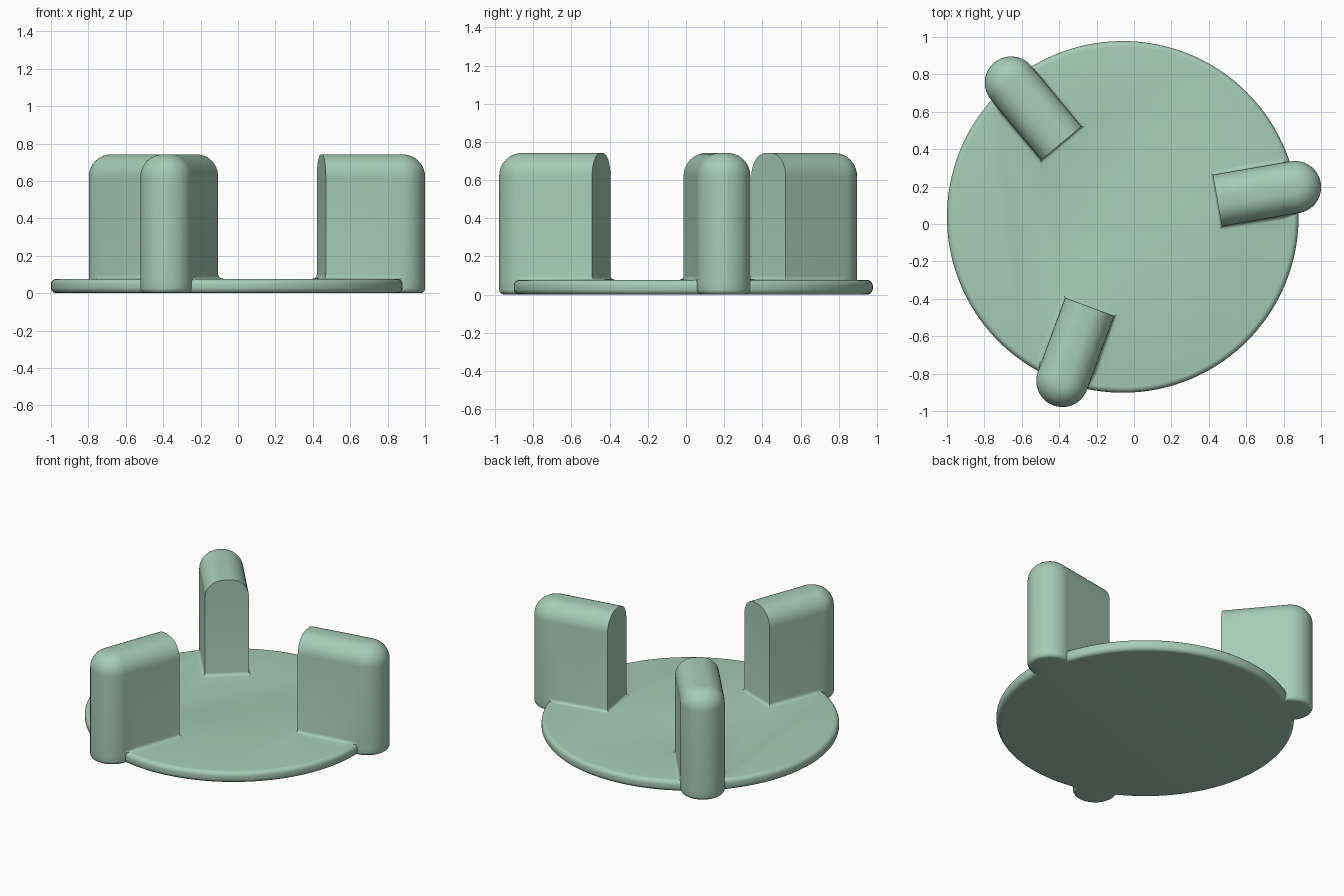
import bpy, bmesh
from math import sin, cos, pi, radians

if "Cube" in bpy.data.objects:
    bpy.data.objects.remove(bpy.data.objects["Cube"])

CX, CY = -0.06, 0.038      # disc centre
R, TOP = 0.94, 0.077       # disc radius and thickness
POST_R, CAP_X, INNER_X, HEIGHT = 0.14, 0.934, 0.513, 0.742

mat = bpy.data.materials.new("soft_green")
mat.diffuse_color = (0.38, 0.6, 0.48, 1)
mat.use_nodes = True
mat.node_tree.nodes["Principled BSDF"].inputs["Base Color"].default_value = mat.diffuse_color


def loft(name, rings):
    """Skin a stack of equal-length rings and cap both ends."""
    bm = bmesh.new()
    loops = [[bm.verts.new(p) for p in ring] for ring in rings]
    n = len(loops[0])
    for a, b in zip(loops, loops[1:]):
        for i in range(n):
            j = (i + 1) % n
            bm.faces.new((a[i], a[j], b[j], b[i]))
    bm.faces.new(loops[0][::-1])
    bm.faces.new(loops[-1])
    bmesh.ops.recalc_face_normals(bm, faces=bm.faces)
    mesh = bpy.data.meshes.new(name)
    bm.to_mesh(mesh)
    bm.free()
    mesh.materials.append(mat)
    ob = bpy.data.objects.new(name, mesh)
    bpy.context.collection.objects.link(ob)
    ob.location = (CX, CY, 0)
    return ob


def quarter(r, steps):
    """(inset, rise) pairs of a quarter round."""
    return [(r - r * sin(pi / 2 * i / steps), r - r * cos(pi / 2 * i / steps))
            for i in range(steps + 1)]


def post_ring(z, d):
    """Plan outline of a post, inset by d (negative flares it onto the disc)."""
    def fade(x):
        return d * max(0, min(1, (0.92 - x) / 0.08)) if d < 0 else d
    x0 = INNER_X + min(d, 0)
    xs = (x0, 0.84, 0.92)
    r = POST_R - max(d, 0)
    pts = [(x, -(POST_R - fade(x)), z) for x in xs]
    pts += [(CAP_X + r * cos(a), r * sin(a), z)
            for a in [-pi / 2 + pi * i / 32 for i in range(33)]]
    pts += [(x, POST_R - fade(x), z) for x in reversed(xs)]
    return pts


# Base disc with rounded rim
edge = quarter(0.03, 6)
levels = [(z, d) for d, z in edge] + [(TOP - z, d) for d, z in reversed(edge)]
disc = loft("base_disc", [
    [((R - d) * cos(2 * pi * i / 160), (R - d) * sin(2 * pi * i / 160), z)
     for i in range(160)] for z, d in levels])

# Post profile: rounded foot, small fillet onto the disc, rounded top
levels = [(z + 0.001, d) for d, z in quarter(0.025, 4)]
levels += [(TOP - 0.01, -0.022)]
levels += [(TOP + z, -d) for d, z in quarter(0.022, 4)]
levels += [(HEIGHT - z, d) for d, z in reversed(quarter(0.12, 10))]
rings = [post_ring(z, d) for z, d in levels]

# Three posts evenly round the disc, fused into it
for k in range(3):
    post = loft("post_%d" % (k + 1), rings)
    post.rotation_euler.z = radians(9.8 + 120 * k)
    post.hide_render = True
    post.hide_viewport = False
    mod = disc.modifiers.new("fuse_post", 'BOOLEAN')
    mod.operation = 'UNION'
    mod.solver = 'EXACT'
    mod.object = post

bpy.context.view_layer.update()
bpy.ops.object.select_all(action='DESELECT')
disc.select_set(True)
bpy.context.view_layer.objects.active = disc
for mod in list(disc.modifiers):
    bpy.ops.object.modifier_apply(modifier=mod.name)
for ob in [o for o in bpy.data.objects if o.name.startswith("post_")]:
    bpy.data.objects.remove(ob)
disc.name = "disc_with_posts"
bpy.ops.object.shade_smooth_by_angle(angle=radians(35))
